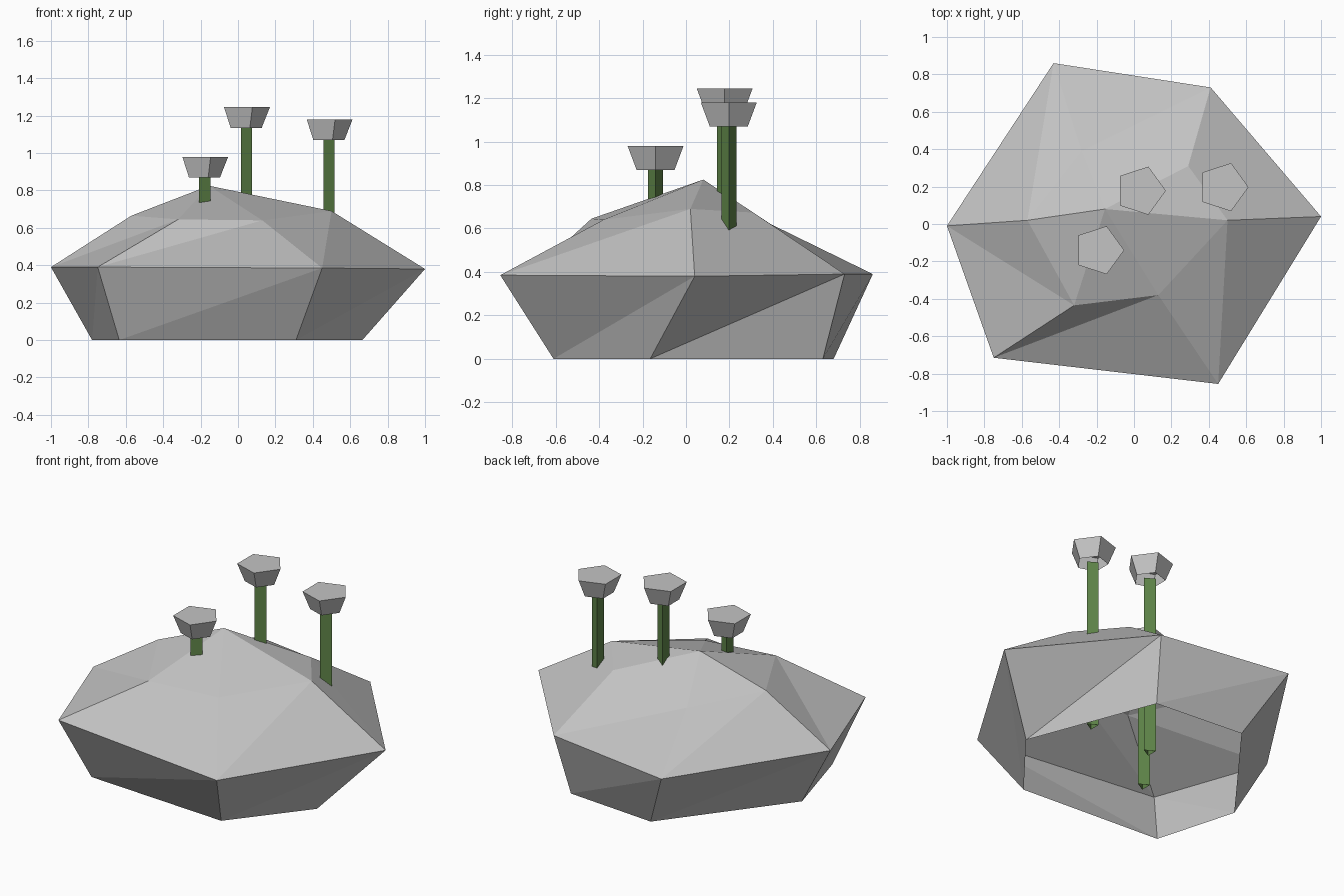
import bpy, math

if "Cube" in bpy.data.objects:
    bpy.data.objects.remove(bpy.data.objects["Cube"])


def material(name, rgb):
    m = bpy.data.materials.new(name)
    m.diffuse_color = (*rgb, 1)
    m.use_nodes = True
    m.node_tree.nodes["Principled BSDF"].inputs["Base Color"].default_value = m.diffuse_color
    return m


STONE = material("stone_grey", (0.55, 0.55, 0.55))
GREEN = material("stem_green", (0.115, 0.235, 0.066))


def make(name, verts, faces, mat):
    mesh = bpy.data.meshes.new(name)
    mesh.from_pydata(verts, [], faces)
    mesh.materials.append(mat)
    mesh.update()
    ob = bpy.data.objects.new(name, mesh)
    bpy.context.collection.objects.link(ob)
    return ob


def skin(rings):
    """Triangulated bands between rings of equal count, diagonal to the next corner."""
    n = len(rings[0])
    verts = [p for r in rings for p in r]
    faces = []
    for k in range(len(rings) - 1):
        lo, hi = k * n, (k + 1) * n
        for i in range(n):
            j = (i + 1) % n
            faces += [(lo + i, lo + j, hi + j), (lo + i, hi + j, hi + i)]
    return verts, faces


def prism(name, x, y, z0, z1, r0, r1, sides, mat):
    """Tapered prism with a closed top and an open base, one corner facing +x."""
    def ring(r, z):
        return [(x + r * math.cos(math.tau * i / sides),
                 y + r * math.sin(math.tau * i / sides), z) for i in range(sides)]
    n = sides
    faces = [(i, (i + 1) % n, n + (i + 1) % n, n + i) for i in range(n)]
    faces.append(tuple(range(n, 2 * n)))
    return make(name, ring(r0, z0) + ring(r1, z1), faces, mat)


# Rock: open-based faceted boulder from three irregular rings and a peak
base = [(-.78, -.04, 0), (-.635, -.55, 0), (.31, -.61, 0),
        (.665, -.165, 0), (.36, .63, 0), (-.23, .68, 0)]
belly = [(-1, -.01, .39), (-.75, -.715, .39), (.45, -.855, .385),
         (1, .04, .38), (.41, .73, .39), (-.43, .86, .39)]
shoulder = [(-.57, .02, .665), (-.32, -.435, .645), (.13, -.38, .64),
            (.5, .02, .69), (.29, .31, .673), (-.28, .39, .62)]
verts, faces = skin([base, belly, shoulder])
verts.append((-.155, .08, .825))
faces += [(12 + i, 12 + (i + 1) % 6, 18) for i in range(6)]
make("rock", verts, faces, STONE)

# Sprouts: triangular stems from the ground, each with a flared five-sided cap
for i, (x, y, h) in enumerate([(.035, .178, 1.135), (.477, .197, 1.07), (-.188, -.14, .87)]):
    prism(f"stem_{i + 1}", x, y, 0, h, .04, .04, 3, GREEN)
    prism(f"cap_{i + 1}", x, y, h, h + .11, .092, .1354, 5, STONE)
